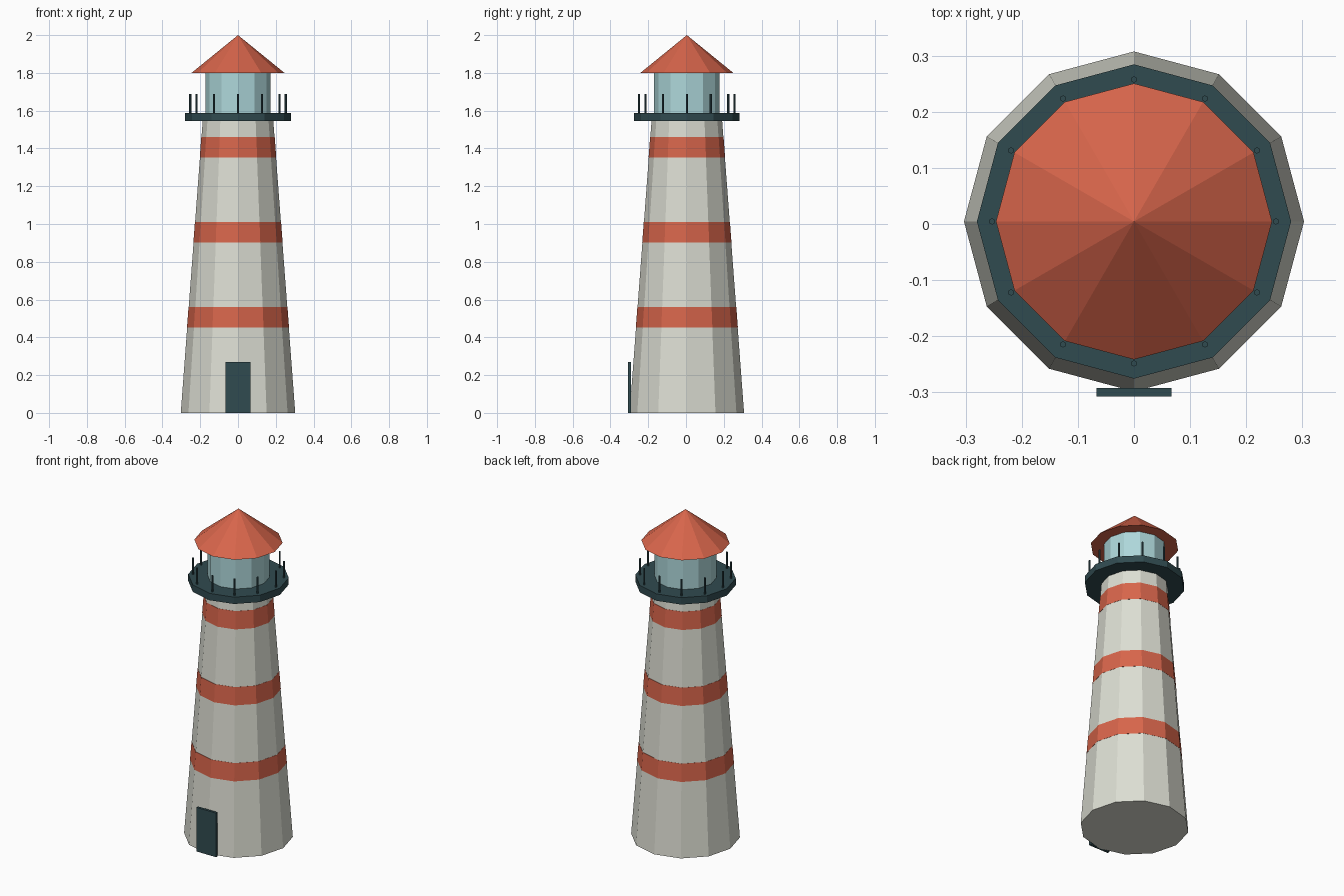
import bpy
from math import radians, cos, sin

if "Cube" in bpy.data.objects:
    bpy.data.objects.remove(bpy.data.objects["Cube"])

CY = 0.0045          # tower axis (the door pushes the centre back slightly)
SIDES = 12
BASE_R, TOP_R, TOWER_H = 0.303, 0.187, 1.545


def material(name, rgb):
    m = bpy.data.materials.new(name)
    m.diffuse_color = (*rgb, 1)
    m.use_nodes = True
    m.node_tree.nodes["Principled BSDF"].inputs["Base Color"].default_value = m.diffuse_color
    return m


WHITE = material("white_paint", (0.72, 0.73, 0.65))
RED = material("red_paint", (0.68, 0.13, 0.07))
DARK = material("dark_metal", (0.03, 0.07, 0.08))
GLASS = material("lantern_glass", (0.42, 0.68, 0.70))


def frustum(name, r1, r2, z0, z1, mat, x=0.0, y=CY, sides=SIDES):
    # Rotated a quarter turn so corners land on both axes
    bpy.ops.mesh.primitive_cone_add(vertices=sides, radius1=r1, radius2=r2, depth=z1 - z0,
                                    location=(x, y, (z0 + z1) / 2))
    ob = bpy.context.object
    ob.name = name
    ob.data.materials.append(mat)
    return ob


def tower_radius(z):
    return BASE_R + (TOP_R - BASE_R) * z / TOWER_H


# Tower body
frustum("tower", BASE_R, TOP_R, 0, TOWER_H, WHITE)

# Painted bands, just proud of the wall
for i, z in enumerate((0.453, 0.903, 1.353)):
    frustum(f"band_{i + 1}", tower_radius(z) + 0.001, tower_radius(z + 0.108) + 0.001,
            z, z + 0.108, RED)

# Gallery deck, lantern room and roof
frustum("gallery_deck", 0.28, 0.28, TOWER_H, 1.587, DARK)
frustum("lantern_room", 0.173, 0.173, 1.587, 1.80, GLASS)
frustum("roof", 0.246, 0, 1.80, 2.0, RED)

# Railing posts at the deck corners
for i in range(SIDES):
    a = radians(30 * i)
    frustum(f"railing_post_{i + 1}", 0.0055, 0.0055, 1.587, 1.687, DARK,
            0.253 * cos(a), CY + 0.253 * sin(a), 8)

# Door
bpy.ops.mesh.primitive_cube_add(size=1, location=(0, -0.2995, 0.135))
door = bpy.context.object
door.name = "door"
door.scale = (0.134, 0.015, 0.27)
door.data.materials.append(DARK)
